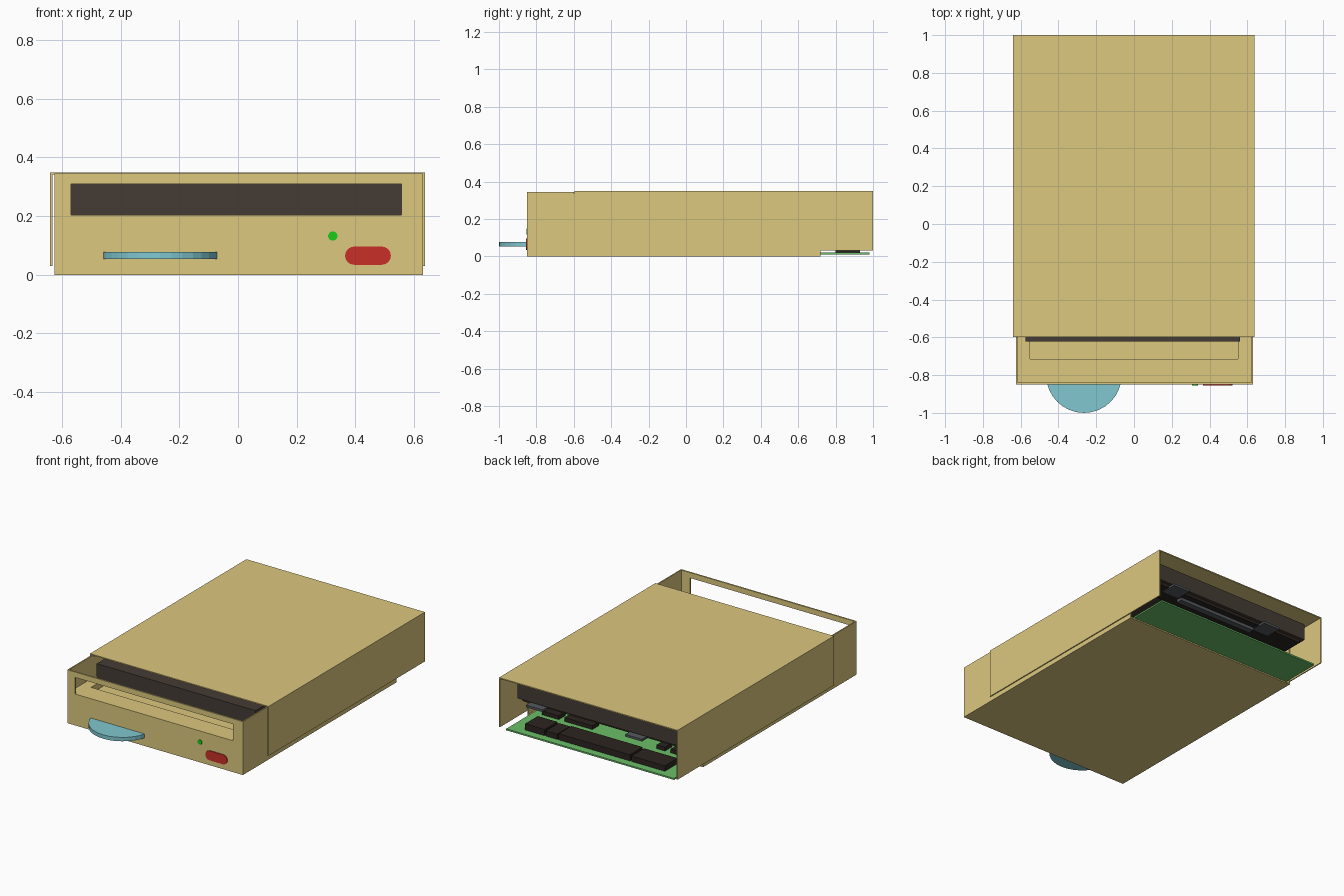
import bpy, bmesh, math
from mathutils import Matrix, Vector

if "Cube" in bpy.data.objects:
    bpy.data.objects.remove(bpy.data.objects["Cube"])


def material(name, col):
    m = bpy.data.materials.new(name)
    m.diffuse_color = (*col, 1)
    m.use_nodes = True
    m.node_tree.nodes["Principled BSDF"].inputs["Base Color"].default_value = m.diffuse_color
    return m


TAN = material("tan_plastic", (0.72, 0.58, 0.21))
DARK = material("dark_brown", (0.06, 0.045, 0.035))
BLACK = material("black_chip", (0.025, 0.018, 0.014))
GREY = material("slate", (0.09, 0.10, 0.11))
PCB = material("board_green", (0.15, 0.52, 0.14))
CYAN = material("pale_blue", (0.22, 0.58, 0.63))
RED = material("red", (0.58, 0.03, 0.02))
LED = material("bright_green", (0.01, 0.6, 0.01))


def finish(name, bm, mat):
    me = bpy.data.meshes.new(name)
    bmesh.ops.recalc_face_normals(bm, faces=bm.faces)
    bm.to_mesh(me)
    bm.free()
    ob = bpy.data.objects.new(name, me)
    bpy.context.collection.objects.link(ob)
    if mat:
        me.materials.append(mat)
    return ob


def box(name, x, y, z, mat):
    """Box from (min, max) pairs."""
    bm = bmesh.new()
    lo, hi = Vector((x[0], y[0], z[0])), Vector((x[1], y[1], z[1]))
    bmesh.ops.create_cube(bm, size=1, matrix=Matrix.Translation((lo + hi) / 2)
                          @ Matrix.Diagonal((*(hi - lo), 1)))
    return finish(name, bm, mat)


def prism(name, pts, depth, mat):
    """Extrude a closed 3D outline along a vector."""
    bm = bmesh.new()
    f = bm.faces.new([bm.verts.new(p) for p in pts])
    r = bmesh.ops.extrude_face_region(bm, geom=[f])
    bmesh.ops.translate(bm, vec=depth,
                        verts=[v for v in r["geom"] if isinstance(v, bmesh.types.BMVert)])
    return finish(name, bm, mat)


def arc(cx, cy, r, a0, a1, n):
    return [(cx + r * math.cos(math.radians(a0 + (a1 - a0) * i / n)),
             cy + r * math.sin(math.radians(a0 + (a1 - a0) * i / n))) for i in range(n + 1)]


# Front bezel with the wide slot cut through
bezel = box("front_bezel", (-0.626, 0.63), (-0.85, -0.84), (0, 0.345), TAN)
cutter = box("slot_cutter", (-0.57, 0.558), (-0.9, -0.8), (0.203, 0.31), None)
cutter.hide_render = True
cutter.hide_viewport = True
mod = bezel.modifiers.new("slot", "BOOLEAN")
mod.operation = "DIFFERENCE"
mod.solver = "EXACT"
mod.object = cutter

# Inner tray: floor, side walls and slotted deck
box("tray_floor", (-0.626, 0.63), (-0.84, 0.72), (0, 0.008), TAN)
for side, xa, xb, da, db in (("left", -0.626, -0.618, -0.618, -0.55),
                             ("right", 0.622, 0.63, 0.55, 0.622)):
    box("front_wall_" + side, (xa, xb), (-0.84, -0.6), (0.008, 0.345), TAN)
    box("side_wall_" + side, (xa, xb), (-0.6, 0.72), (0.008, 0.335), TAN)
    box("deck_rail_" + side, (da, db), (-0.715, 0.5), (0.15, 0.2), TAN)
box("deck_front", (-0.618, 0.622), (-0.84, -0.715), (0.15, 0.2), TAN)
box("deck_floor", (-0.55, 0.55), (-0.715, 0.5), (0.15, 0.16), TAN)

# Sliding cover: an upside-down channel set back from the bezel
t = 0.007
channel = [(-0.64, 0.03), (-0.64, 0.349), (0.637, 0.349), (0.637, 0.03),
           (0.637 - t, 0.03), (0.637 - t, 0.349 - t), (-0.64 + t, 0.349 - t), (-0.64 + t, 0.03)]
prism("cover", [(x, -0.597, z) for x, z in channel], (0, 1.597, 0), TAN)

# Dark carriage slab under the cover, with fittings below its rear end
box("carriage", (-0.575, 0.562), (-0.622, 0.92), (0.204, 0.311), DARK)
box("carriage_rib", (-0.55, 0.54), (0.76, 0.9), (0.185, 0.204), BLACK)
for i, x in enumerate((0.42, -0.29)):
    box(f"clip_{i + 1}", (x - 0.06, x + 0.06), (0.84, 0.95), (0.18, 0.194), GREY)
box("clip_bar", (-0.22, 0.35), (0.82, 0.86), (0.165, 0.185), GREY)

# Circuit board and its components
box("circuit_board", (-0.6, 0.6), (0.6, 0.98), (0.01, 0.02), PCB)
row = [(0.36, 0.5, 0.06), (0.27, 0.35, 0.055), (-0.25, 0.26, 0.06), (-0.5, -0.26, 0.055)]
for i, (a, b, h) in enumerate(row):
    box(f"connector_{i + 1}", (a, b), (0.80, 0.93), (0.02, h), BLACK)
chips = [(0.42, 0.54), (0.18, 0.38), (-0.34, -0.28), (-0.44, -0.38), (-0.56, -0.48)]
for i, (a, b) in enumerate(chips):
    box(f"chip_{i + 1}", (a, b), (0.63, 0.70), (0.02, 0.045), BLACK)

# Thumbwheel poking out of the bezel
prism("thumbwheel", [(x, y, 0.053) for x, y in arc(-0.265, -0.8, 0.2, 0, 360, 32)[:-1]],
      (0, 0, 0.025), CYAN)

# Pill-shaped button and indicator lamp
pill = arc(0.49, 0.065, 0.031, -90, 90, 12) + arc(0.396, 0.065, 0.031, 90, 270, 12)
prism("button", [(x, -0.855, z) for x, z in pill], (0, 0.01, 0), RED)
lamp = arc(0.323, 0.132, 0.016, 0, 360, 16)[:-1]
prism("lamp", [(x, -0.854, z) for x, z in lamp], (0, 0.01, 0), LED)
